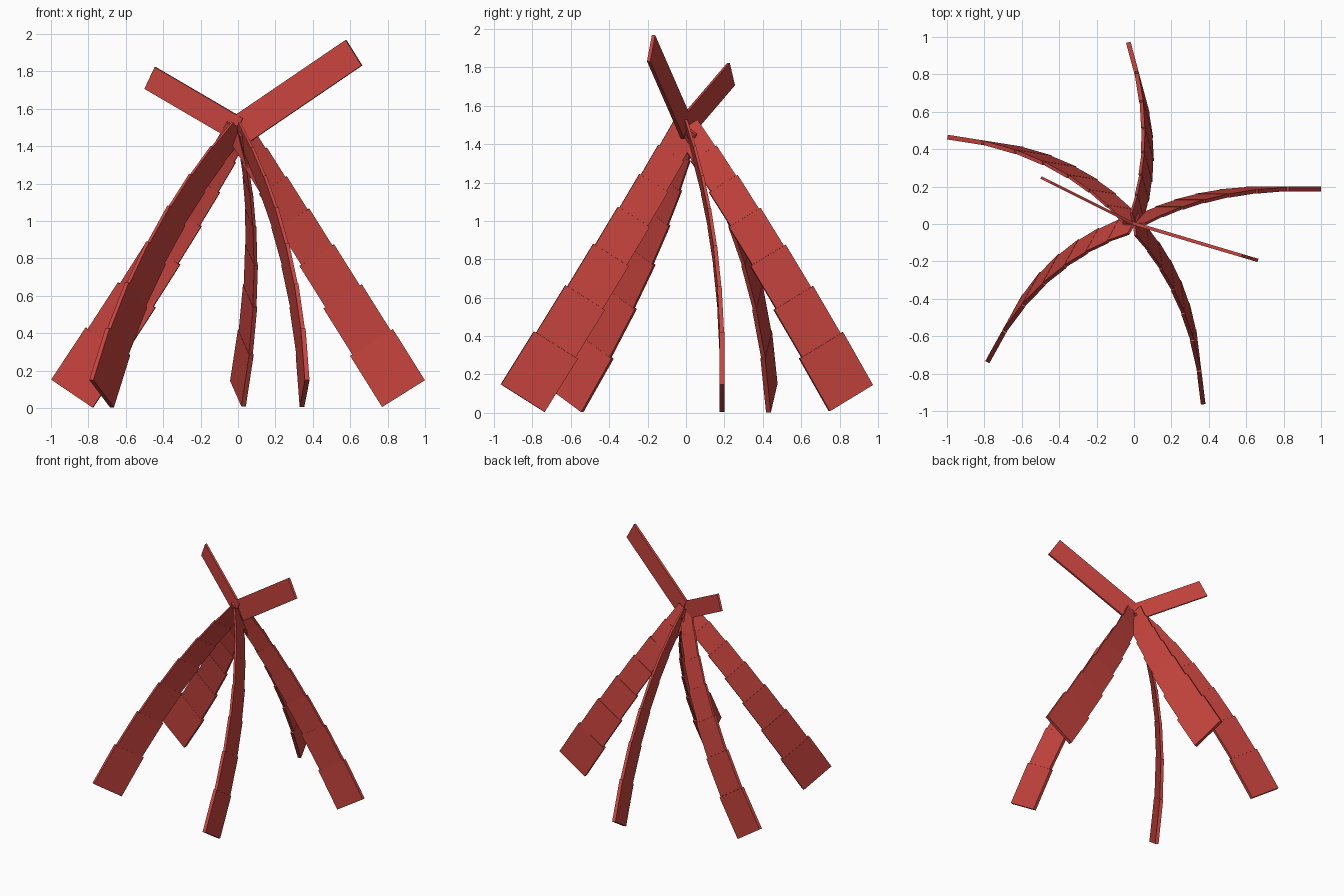
import bpy, bmesh, math
from mathutils import Vector

if "Cube" in bpy.data.objects:
    bpy.data.objects.remove(bpy.data.objects["Cube"])

red = bpy.data.materials.new("brick_red")
red.diffuse_color = (0.58, 0.058, 0.048, 1)
red.use_nodes = True
red.node_tree.nodes["Principled BSDF"].inputs["Base Color"].default_value = red.diffuse_color

APEX = Vector((0, 0, 1.49))   # point where all boards meet
SEGMENTS = 7                  # boards in each leg
TAPER = 0.9                   # size ratio between neighbouring boards
WIDTH, THICK = 0.27, 0.025    # size of the lowest board


def add_board(bm, start, end, side, width, thick):
    """Box running from start to end, its wide face spanned by side."""
    along = (end - start).normalized()
    half_w = side.normalized() * width / 2
    half_t = along.cross(side).normalized() * thick / 2
    v = [bm.verts.new(p + half_w * a + half_t * b)
         for p in (start, end)
         for a, b in ((-1, -1), (1, -1), (1, 1), (-1, 1))]
    for f in ((0, 1, 2, 3), (7, 6, 5, 4), (0, 4, 5, 1),
              (1, 5, 6, 2), (2, 6, 7, 3), (3, 7, 4, 0)):
        bm.faces.new([v[i] for i in f])


def finish(bm, name):
    bmesh.ops.recalc_face_normals(bm, faces=bm.faces)
    mesh = bpy.data.meshes.new(name)
    bm.to_mesh(mesh)
    bm.free()
    mesh.materials.append(red)
    bpy.context.collection.objects.link(bpy.data.objects.new(name, mesh))


def curved_leg(name, heading, corner_x, corner_y):
    """Leg of tapering boards, curling about their shared width direction."""
    h = math.radians(heading)
    out = Vector((math.cos(h), math.sin(h), 0))
    lateral = Vector((-math.sin(h), math.cos(h), 0))
    corner = Vector((corner_x, corner_y, 0))
    reach = corner.dot(out) - 0.115
    drift = corner.dot(lateral)
    drop = APEX.z - 0.077
    span = math.hypot(reach, drop)
    down = (out * reach - Vector((0, 0, drop))) / span
    side = (out * drop + Vector((0, 0, reach))) / span
    # relative sizes from the top board to the lowest
    sizes = [TAPER ** k for k in reversed(range(SEGMENTS))]
    bends = [k / (SEGMENTS - 1) for k in reversed(range(SEGMENTS))]
    curl, unit = 0, span / sum(sizes)
    for _ in range(8):
        curl = drift / (unit * sum(
            s * (math.sin(b * curl) / curl if curl else b)
            for s, b in zip(sizes, bends)))
        unit = span / sum(s * math.cos(b * curl) for s, b in zip(sizes, bends))
    bm = bmesh.new()
    p = APEX.copy()
    for s, b in zip(sizes, bends):
        q = p + (down * math.cos(b * curl) + lateral * math.sin(b * curl)) * unit * s
        add_board(bm, p, q, side, WIDTH * s, THICK * s)
        p = q
    finish(bm, name)


def straight_plank(name, start, end, width, thick):
    start, end = Vector(start), Vector(end)
    along = (end - start).normalized()
    flat = along.cross(Vector((0, 0, 1)))
    bm = bmesh.new()
    add_board(bm, start, end, flat.cross(along), width, thick)
    finish(bm, name)


# five curved legs: end heading and outer foot corner
curved_leg("right_leg", 0, 1.0, 0.187)
curved_leg("back_leg", 105, -0.03, 0.97)
curved_leg("left_leg", 171, -1.0, 0.465)
curved_leg("front_left_leg", 241, -0.785, -0.74)
curved_leg("front_right_leg", 277, 0.37, -0.965)

# two straight planks rising from the apex
straight_plank("long_top_plank", (0.025, -0.005, 1.495), (0.62, -0.182, 1.90), 0.163, 0.018)
straight_plank("short_top_plank", (0, 0, 1.49), (-0.47, 0.235, 1.765), 0.132, 0.015)
